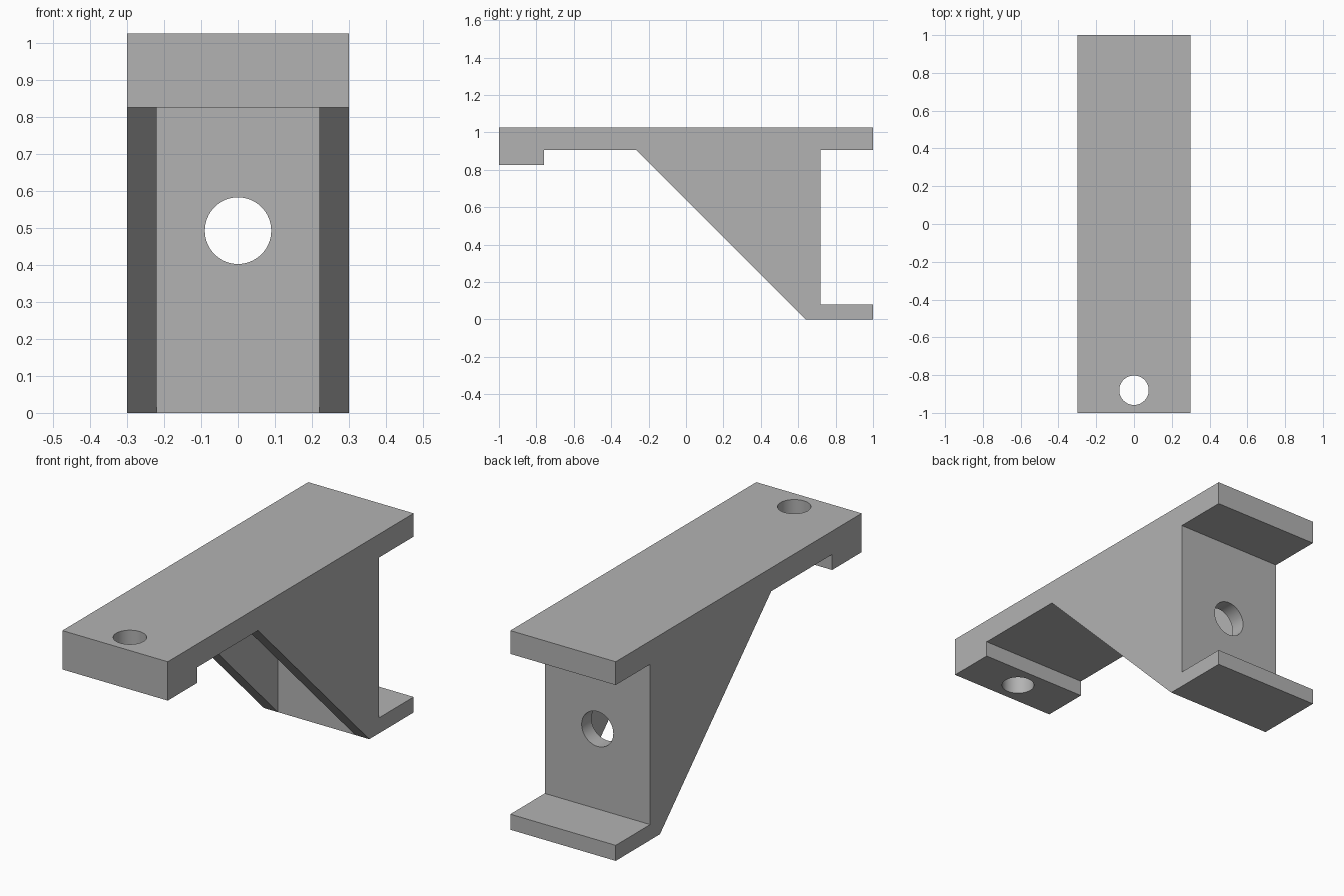
import bpy
import bmesh
from mathutils import Matrix, Vector

cube = bpy.data.objects.get("Cube")
if cube:
    bpy.data.objects.remove(cube, do_unlink=True)

# Material
grey = bpy.data.materials.new("plain_grey")
grey.use_nodes = True
colour = (0.45, 0.45, 0.45, 1)
grey.diffuse_color = colour
grey.node_tree.nodes["Principled BSDF"].inputs["Base Color"].default_value = colour

HALF_WIDTH, WEB = 0.30, 0.08
TOP, PLATE_UNDER = 1.025, 0.905
SLOPE_Y, WALL_FRONT, WALL_BACK = -0.265, 0.64, 0.72


def add_object(name, bm):
    bmesh.ops.recalc_face_normals(bm, faces=bm.faces)
    mesh = bpy.data.meshes.new(name)
    bm.to_mesh(mesh)
    bm.free()
    mesh.materials.append(grey)
    obj = bpy.data.objects.new(name, mesh)
    bpy.context.collection.objects.link(obj)
    return obj


def extrude_profile(name, points, half):
    """Extrude a (y, z) outline across x."""
    bm = bmesh.new()
    face = bm.faces.new([bm.verts.new((-half, y, z)) for y, z in points])
    new = bmesh.ops.extrude_face_region(bm, geom=[face])["geom"]
    verts = [v for v in new if isinstance(v, bmesh.types.BMVert)]
    bmesh.ops.translate(bm, verts=verts, vec=(2 * half, 0, 0))
    return add_object(name, bm)


def drill(name, centre, radius, length, axis):
    bm = bmesh.new()
    turn = Vector((0, 0, 1)).rotation_difference(Vector(axis)).to_matrix().to_4x4()
    bmesh.ops.create_cone(bm, cap_ends=True, segments=64, radius1=radius,
                          radius2=radius, depth=length,
                          matrix=Matrix.Translation(centre) @ turn)
    return add_object(name, bm)


# Bracket body: top plate with front lip, sloped webs, rear foot
bracket = extrude_profile("bracket", [
    (-1, TOP), (1, TOP), (1, PLATE_UNDER), (WALL_BACK, PLATE_UNDER),
    (WALL_BACK, 0.08), (1, 0.08), (1, 0), (WALL_FRONT, 0),
    (SLOPE_Y, PLATE_UNDER), (-0.76, PLATE_UNDER), (-0.76, 0.825), (-1, 0.825),
], HALF_WIDTH)

# Pocket between the webs, and the two bolt holes
cutters = [
    extrude_profile("pocket_cutter", [
        (SLOPE_Y, PLATE_UNDER), (WALL_FRONT, PLATE_UNDER),
        (WALL_FRONT, -0.1), (SLOPE_Y, -0.1)], HALF_WIDTH - WEB),
    drill("wall_hole_cutter", (0, 0.68, 0.492), 0.09, 0.3, (0, 1, 0)),
    drill("lip_hole_cutter", (0, -0.88, 0.92), 0.078, 0.4, (0, 0, 1)),
]

bpy.ops.object.select_all(action='DESELECT')
bpy.context.view_layer.objects.active = bracket
bracket.select_set(True)
for cutter in cutters:
    cutter.hide_render = True
    mod = bracket.modifiers.new(cutter.name, 'BOOLEAN')
    mod.operation, mod.solver, mod.object = 'DIFFERENCE', 'EXACT', cutter
    bpy.ops.object.modifier_apply(modifier=mod.name)
    bpy.data.objects.remove(cutter, do_unlink=True)

bpy.ops.object.shade_smooth_by_angle()
